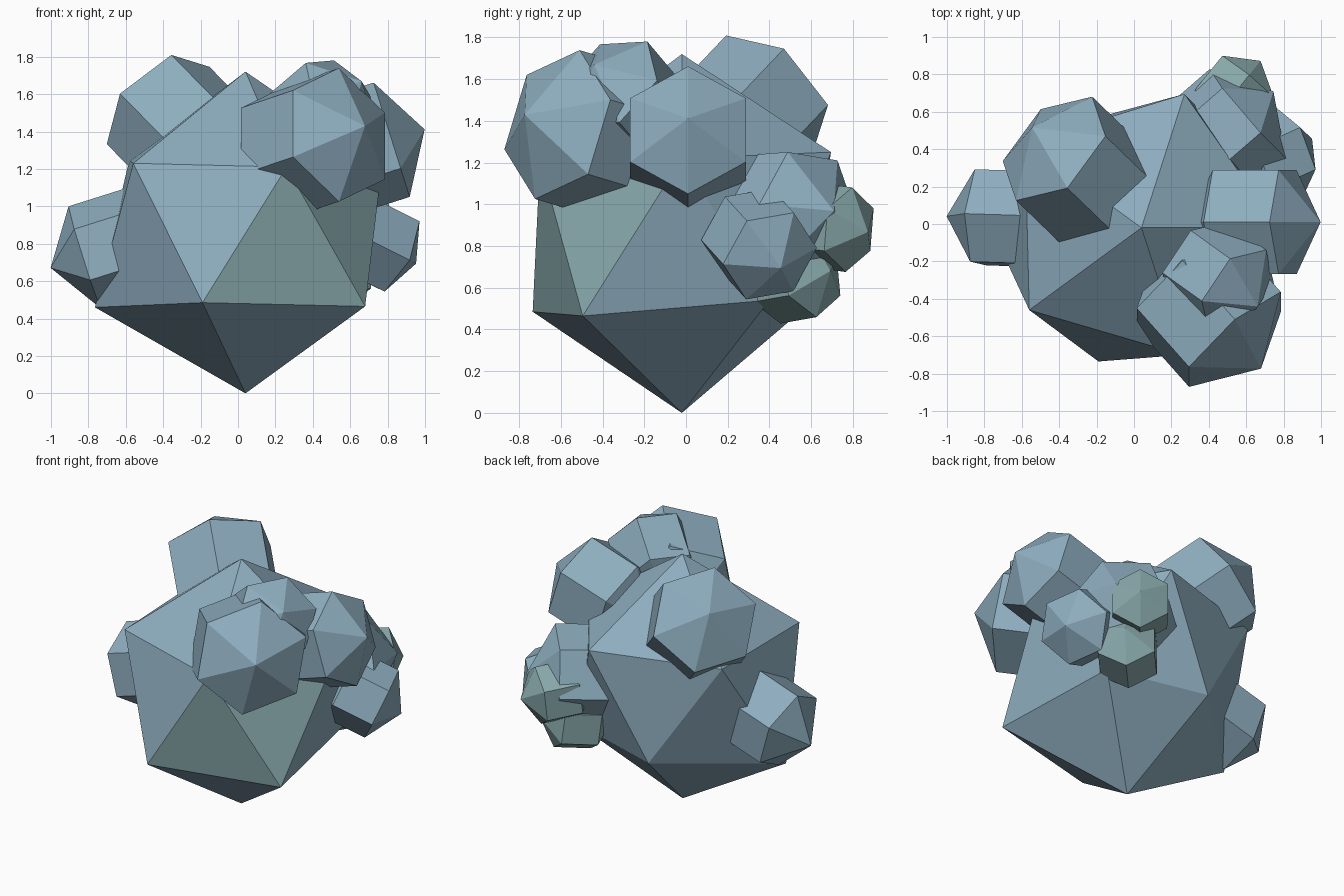
import bpy, bmesh, math
from mathutils import Vector, Matrix

if "Cube" in bpy.data.objects:
    bpy.data.objects.remove(bpy.data.objects["Cube"])


def material(name, rgb):
    mat = bpy.data.materials.new(name)
    mat.diffuse_color = (*rgb, 1)
    mat.use_nodes = True
    mat.node_tree.nodes["Principled BSDF"].inputs["Base Color"].default_value = mat.diffuse_color
    return mat


BLUE = material("blue_grey", (0.27, 0.42, 0.52))
TEAL = material("teal_grey", (0.25, 0.40, 0.41))


def finish(name, bm, *mats):
    mesh = bpy.data.meshes.new(name)
    bm.to_mesh(mesh)
    bm.free()
    for mat in mats:
        mesh.materials.append(mat)
    obj = bpy.data.objects.new(name, mesh)
    bpy.context.collection.objects.link(obj)
    return obj


def lump(name, centre, radius, pole, ring_dir, mat=BLUE, stretch=1.0):
    """Six-sided, three-ring ball: pole points outward, one ring corner faces ring_dir."""
    z = Vector(pole).normalized()
    x = Vector(ring_dir)
    x = (x - z * x.dot(z)).normalized()
    y = z.cross(x)
    bm = bmesh.new()
    bmesh.ops.create_uvsphere(bm, u_segments=6, v_segments=3, radius=radius)
    corner = next(v.co for v in bm.verts if math.hypot(v.co.x, v.co.y) > radius * 0.5)
    spin = Matrix.Rotation(-math.atan2(corner.y, corner.x), 4, 'Z')
    frame = Matrix((x, y, z)).transposed().to_4x4()
    bm.transform(Matrix.Translation(centre) @ frame @ Matrix.Diagonal((1, 1, stretch, 1)) @ spin)
    finish(name, bm, mat)


# Large central rock, a 20-sided ball with a few corners pushed off their regular place
bm = bmesh.new()
bmesh.ops.create_icosphere(bm, subdivisions=1, radius=0.86)
bm.transform(Matrix.Translation((0.04, -0.02, 0.86)))
nudged = [(-0.765, -0.02, 0.46), (-0.19, -0.735, 0.485), (0.68, -0.495, 0.465),
          (0.56, 0.40, 0.54), (-0.12, 0.59, 0.52), (-0.56, -0.46, 1.23),
          (0.26, -0.70, 1.21), (0.27, 0.695, 1.25), (0.77, -0.02, 1.22)]
for p in map(Vector, nudged):
    min(bm.verts, key=lambda v: (v.co - p).length).co = p
bm.normal_update()
for f in bm.faces:  # the lower right side is slightly greener
    f.material_index = int(f.normal.x > 0.2 and f.normal.y < 0.1 and f.normal.z < 0.4)
finish("main_rock", bm, BLUE, TEAL)

# Smaller lumps: centre, radius, pole direction, ring corner direction
lump("front_right_lump", (0.40, -0.46, 1.335), 0.43, (0.65, -0.73, 0.22), (-0.27, -0.12, 0.23))
lump("right_lump", (0.645, 0.01, 1.30), 0.37, (0.95, 0, 0.3), (-0.3, 0, 0.95))
lump("back_left_lump", (-0.31, 0.29, 1.42), 0.404, (-0.58, 0.56, 0.59), (0.07, -0.21, 0.27))
lump("left_lump", (-0.64, 0.03, 0.785), 0.33, (-0.95, 0.03, -0.3), (-0.09, 0.02, 0.27), stretch=1.15)
lump("top_right_lump", (0.45, -0.29, 1.49), 0.315, (0.67, -0.48, 0.57), (-0.06, 0.19, 0.18))
lump("back_right_lump", (0.47, 0.47, 0.95), 0.365, (0.75, 0.65, 0.05), (0.12, -0.06, 0.3))
lump("lower_right_lump", (0.72, 0.35, 0.81), 0.28, (0.84, 0.38, -0.42), (0.02, 0.09, 0.2))
lump("back_small_lump", (0.53, 0.69, 0.89), 0.235, (0.62, 0.77, -0.1), (0, 0, 1), TEAL)
lump("back_lower_lump", (0.49, 0.52, 0.65), 0.24, (0.65, 0.68, 0.12), (0, 0, -1), TEAL)
